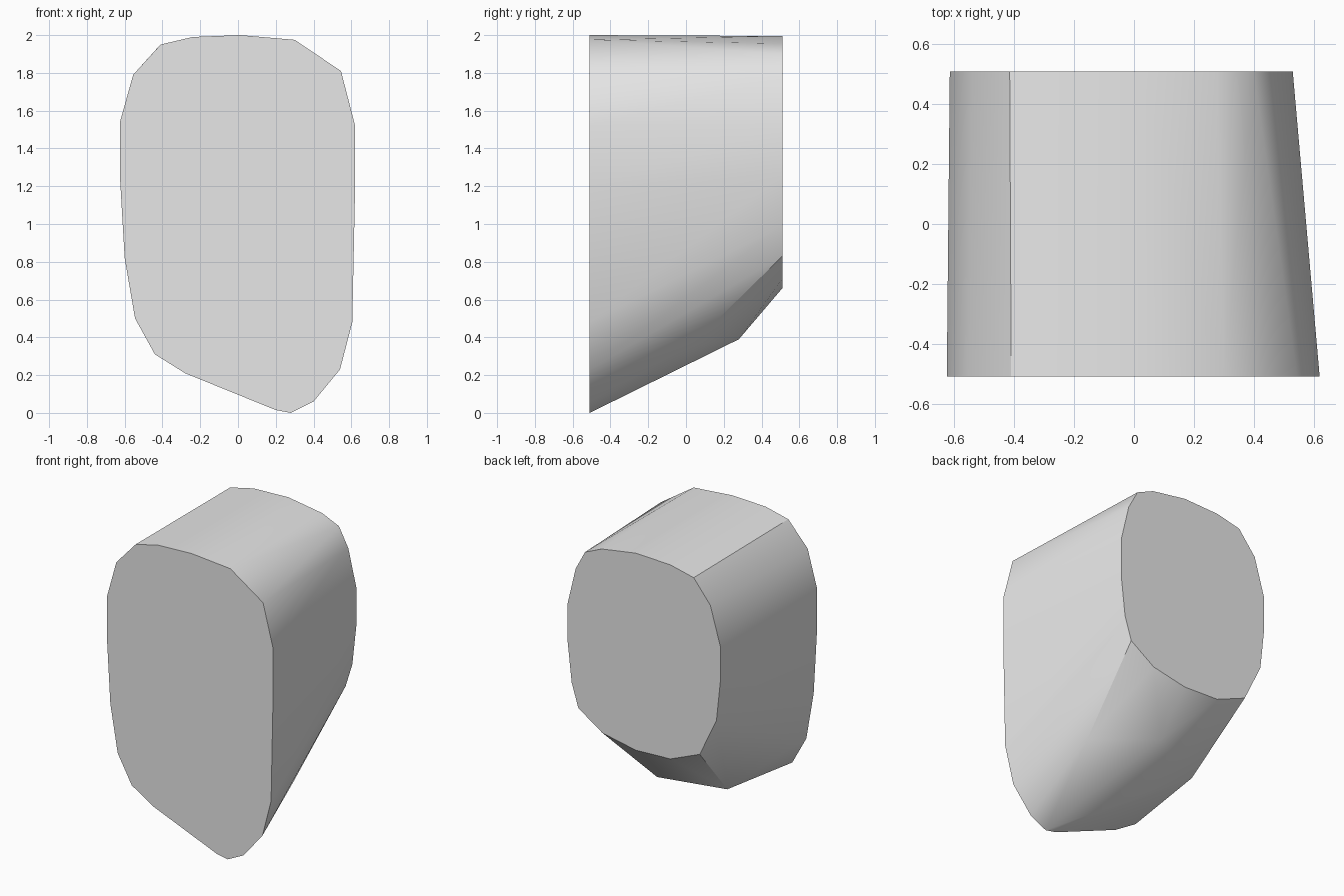
import bpy
import bmesh
import math

# Remove only the default object
default_cube = bpy.data.objects.get("Cube")
if default_cube:
    bpy.data.objects.remove(default_cube, do_unlink=True)

HALF_DEPTH = .51

# Large front end cap, as (x, z), running clockwise from the top left
front_profile = [
    (-.41, 1.95), (-.24, 1.99), (.01, 2), (.3, 1.975), (.545, 1.81),
    (.62, 1.52), (.62, 1.2), (.605, .48), (.54, .23), (.4, .06),
    (.28, 0), (.2, .015), (-.28, .21), (-.44, .31), (-.545, .5),
    (-.6, .82), (-.625, 1.25), (-.625, 1.54), (-.555, 1.79),
]

# Smaller back end cap, raised at the bottom
back_profile = [
    (-.415, 1.945), (-.24, 1.985), (.02, 1.995), (.275, 1.955), (.4, 1.9),
    (.47, 1.77), (.53, 1.52), (.53, 1.26), (.5, .99), (.45, .83),
    (.27, .71), (.02, .66), (-.24, .67), (-.46, .76), (-.585, 1.02),
    (-.615, 1.3), (-.615, 1.53), (-.54, 1.79),
]

# Corners of the sloping underside between the two caps
underside_corners = [(.02, .28, .39), (-.38, .1, .345), (.4, .03, .36)]


def make_material(name, value):
    """One flat grey, shown in the viewport and in a render."""
    material = bpy.data.materials.new(name)
    material.use_nodes = True
    colour = (value, value, value, 1)
    material.diffuse_color = colour
    shader = next(node for node in material.node_tree.nodes
                  if node.type == "BSDF_PRINCIPLED")
    shader.inputs["Base Color"].default_value = colour
    return material


def make_hull(name, points, material):
    """Wrap a closed convex skin around the points."""
    bm = bmesh.new()
    for point in points:
        bm.verts.new(point)
    hull = bmesh.ops.convex_hull(bm, input=bm.verts)
    unused = {item for item in hull["geom_interior"] + hull["geom_unused"]
              if isinstance(item, bmesh.types.BMVert)}
    bmesh.ops.delete(bm, geom=list(unused), context="VERTS")
    # Merge the flat end caps into single faces
    bmesh.ops.dissolve_limit(bm, angle_limit=math.radians(.2),
                             verts=bm.verts, edges=bm.edges)
    bmesh.ops.recalc_face_normals(bm, faces=bm.faces)
    mesh = bpy.data.meshes.new(name)
    bm.to_mesh(mesh)
    bm.free()
    mesh.materials.append(material)
    part = bpy.data.objects.new(name, mesh)
    bpy.context.collection.objects.link(part)
    return part


# Tapered block spanning the two caps
points = [(x, -HALF_DEPTH, z) for x, z in front_profile]
points += [(x, HALF_DEPTH, z) for x, z in back_profile]
points += underside_corners
block = make_hull("tapered_block", points, make_material("light grey", .8))

# Smooth the rounded sides and keep the cap edges sharp
bpy.ops.object.select_all(action="DESELECT")
block.select_set(True)
bpy.context.view_layer.objects.active = block
bpy.ops.object.shade_smooth_by_angle(angle=math.radians(30))
